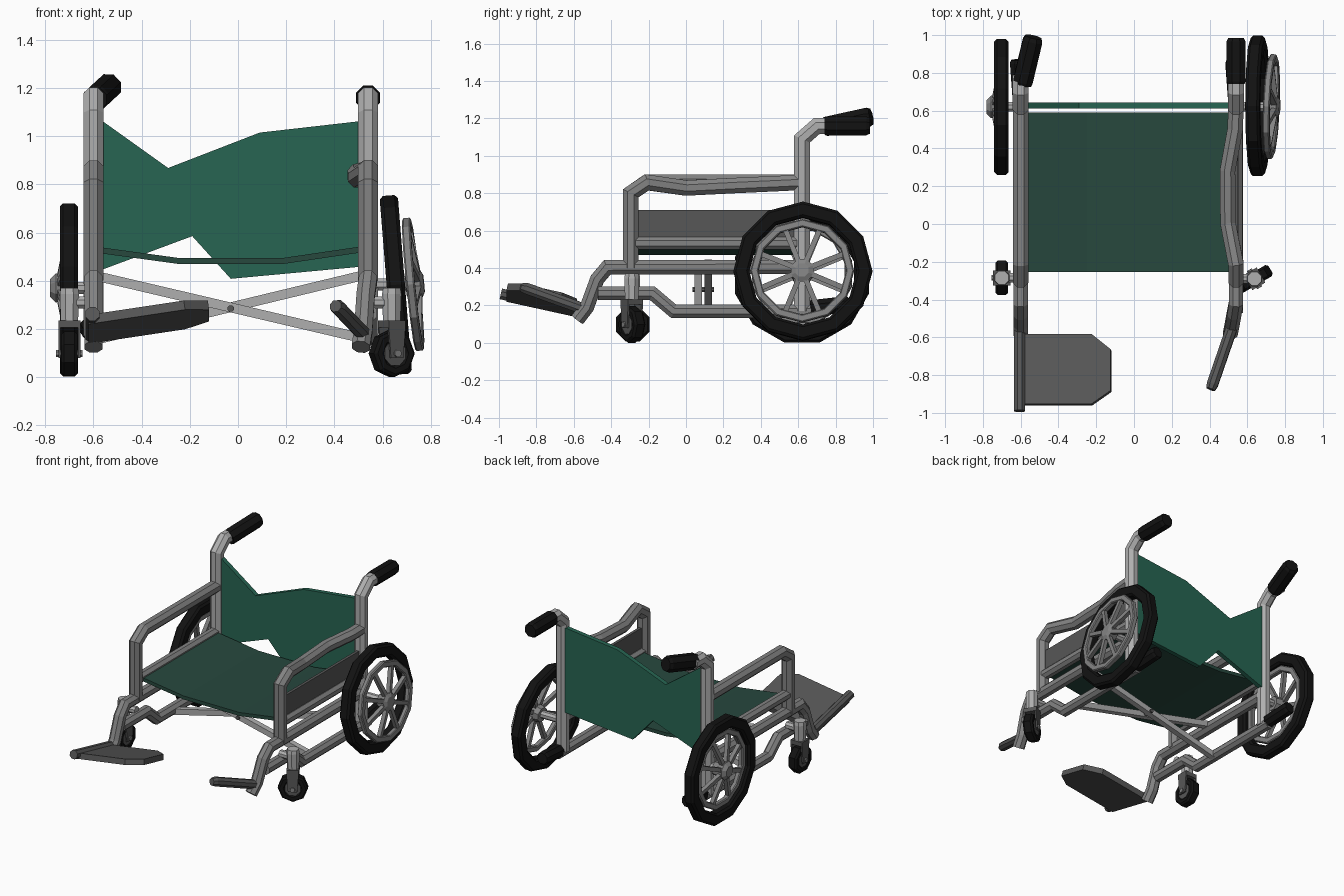
import bpy, bmesh, math
from mathutils import Vector, Matrix, Euler

if "Cube" in bpy.data.objects:
    bpy.data.objects.remove(bpy.data.objects["Cube"])


def material(name, r, g, b):
    m = bpy.data.materials.new(name)
    m.diffuse_color = (r, g, b, 1)
    m.use_nodes = True
    m.node_tree.nodes["Principled BSDF"].inputs["Base Color"].default_value = m.diffuse_color
    return m


FRAME = material("frame grey", 0.23, 0.23, 0.23)
METAL = material("light metal", 0.43, 0.43, 0.43)
BLACK = material("black rubber", 0.006, 0.006, 0.006)
DARK = material("dark grey", 0.095, 0.095, 0.095)
BACK = material("back green", 0.02, 0.13, 0.085)
SEAT = material("seat green", 0.02, 0.065, 0.048)


def finish(name, bm, mat):
    bmesh.ops.recalc_face_normals(bm, faces=bm.faces)
    me = bpy.data.meshes.new(name)
    bm.to_mesh(me)
    bm.free()
    me.materials.append(mat)
    ob = bpy.data.objects.new(name, me)
    bpy.context.collection.objects.link(ob)
    return ob


def bridge(bm, rings, closed=False):
    n = len(rings[0])
    for k in range(len(rings) if closed else len(rings) - 1):
        a, b = rings[k], rings[(k + 1) % len(rings)]
        for i in range(n):
            j = (i + 1) % n
            bm.faces.new((a[i], a[j], b[j], b[i]))
    if not closed:
        bm.faces.new(rings[0])
        bm.faces.new(rings[-1])


def tube(name, pts, half, mat, ref=(1, 0, 0), sides=8, scales=None):
    """Mitred tube along a path; half is the half width across flats."""
    pts, ref = [Vector(p) for p in pts], Vector(ref)
    r = half / math.cos(math.pi / sides)
    bm, rings = bmesh.new(), []
    for i, p in enumerate(pts):
        d0 = (p - pts[i - 1]).normalized() if i else (pts[1] - p).normalized()
        d1 = (pts[i + 1] - p).normalized() if i < len(pts) - 1 else d0
        t = (d0 + d1).normalized()
        u = (ref - t * ref.dot(t)).normalized()
        v = t.cross(u) / max(t.dot(d0), 0.5)
        q = r * (scales[i] if scales else 1)
        ring = []
        for k in range(sides):
            a = (k + 0.5) * 2 * math.pi / sides
            ring.append(bm.verts.new(p + u * q * math.cos(a) + v * q * math.sin(a)))
        rings.append(ring)
    bridge(bm, rings)
    return finish(name, bm, mat)


def lathe(name, profile, n, mat, matrix, phase=0.0):
    """Ring about the local x axis from (radius, x) points."""
    bm, rings = bmesh.new(), []
    for k in range(n):
        a = phase + 2 * math.pi * k / n
        rings.append([bm.verts.new(matrix @ Vector((x, r * math.sin(a), r * math.cos(a))))
                      for r, x in profile])
    bridge(bm, rings, closed=True)
    return finish(name, bm, mat)


def prism(name, pts, offset, mat):
    bm = bmesh.new()
    a = [bm.verts.new(p) for p in pts]
    b = [bm.verts.new(Vector(p) + Vector(offset)) for p in pts]
    bridge(bm, [a, b])
    return finish(name, bm, mat)


def ring_profile(r0, r1, w, c):
    return [(r0, -w + c), (r0, w - c), (r0 + c, w), (r1 - c, w),
            (r1, w - c), (r1, c - w), (r1 - c, -w), (r0 + c, -w)]


def grip(name, a, b, half):
    a, b = Vector(a), Vector(b)
    tube(name, [a, a.lerp(b, 0.06), a.lerp(b, 0.92), b], half, BLACK, scales=[0.9, 1, 1, 0.82])


# side frames; the right one is bent
for side, x, k in (("left", -0.6, 0), ("right", 0.54, 1)):
    s = 1 if k else -1
    tube(side + "_rear_post", [(x, 0.62, 0.17), (x, 0.62, 1.09), (x, 0.70, 1.16),
                               (x, 0.79, 1.16)], 0.042, METAL)
    arm = [(x, -0.295, 0.40), (x, -0.295, 0.80), (x, -0.21, 0.858)]
    if k:
        arm += [(0.498, 0.0, 0.828), (0.495, 0.28, 0.842), (0.535, 0.50, 0.852)]
    tube(side + "_armrest", arm + [(x, 0.62, 0.858)], 0.041, FRAME)
    tube(side + "_seat_rail", [(x, -0.28, 0.533), (x, 0.61, 0.533)], 0.034, FRAME)
    tube(side + "_main_rail", [(x, 0.62, 0.405), (x, -0.42, 0.405), (x - 0.01 * k, -0.475, 0.34),
                               (x - 0.02 * k, -0.53, 0.19), (x - 0.03 * k, -0.58, 0.125)],
         0.038, FRAME)
    tube(side + "_lower_rail", [(x, -0.47, 0.265), (x, -0.18, 0.265), (x, -0.065, 0.168),
                                (x, 0.68, 0.168)], 0.036, FRAME)
    grip(side + "_rear_foot_grip", (x, 0.665, 0.185), (x - 0.015, 0.87, 0.208), 0.043)
grip("left_handle_grip", (-0.592, 0.74, 1.155), (-0.532, 0.99, 1.21), 0.052)
grip("right_handle_grip", (0.54, 0.74, 1.16), (0.54, 0.985, 1.16), 0.05)

# sling seat, torn backrest, single side panel
seat = [(-0.58, 0.54), (-0.25, 0.495), (0.19, 0.495), (0.53, 0.545)]
seat += [(px, pz - 0.025) for px, pz in reversed(seat)]
prism("seat", [(px, -0.255, pz) for px, pz in seat], (0, 0.845, 0), SEAT)
back = [(-0.58, 1.075), (-0.29, 0.868), (0.09, 1.015), (0.53, 1.065),
        (0.53, 0.46), (-0.03, 0.408), (-0.19, 0.585), (-0.58, 0.44)]
prism("backrest", [(px, 0.612, pz) for px, pz in back], (0, 0.032, 0), BACK)
prism("side_panel", [(0.53, -0.27, 0.55), (0.53, 0.60, 0.55), (0.53, 0.60, 0.71),
                     (0.53, -0.27, 0.71)], (0.02, 0, 0), DARK)

# folding cross braces and pivot
tube("cross_brace_front", [(-0.59, 0.065, 0.42), (0.53, 0.065, 0.158)], 0.02, METAL, (0, 1, 0), 4)
tube("cross_brace_rear", [(-0.59, 0.12, 0.155), (0.53, 0.12, 0.425)], 0.02, METAL, (0, 1, 0), 4)
tube("brace_pivot", [(-0.03, 0.035, 0.285), (-0.03, 0.15, 0.285)], 0.013, DARK)

# footrests
def foot_z(px, py):
    return 0.225 + 0.15 * (px + 0.6) - 0.22 * (py + 0.97)

plate = [(-0.62, -0.59), (-0.22, -0.59), (-0.12, -0.67), (-0.12, -0.89), (-0.22, -0.96), (-0.62, -0.96)]
prism("left_footplate", [(px, py, foot_z(px, py)) for px, py in plate], (-0.005, 0.008, 0.038), DARK)
tube("left_footplate_hinge", [(-0.605, -0.99, 0.262), (-0.605, -0.56, 0.165)], 0.029, DARK)
tube("right_footplate", [(0.405, -0.875, 0.295), (0.415, -0.85, 0.29), (0.525, -0.53, 0.175)],
     0.03, DARK, scales=[0.8, 1, 1])

# large wheels: tyre, rim, spokes, hub
def wheel(side, s, tyre_m, rim_m, phase, bulge):
    lathe(side + "_tyre", ring_profile(0.287, 0.372, 0.038, 0.014), 12, BLACK, tyre_m, phase)
    lathe(side + "_rim", ring_profile(0.235, 0.277, 0.018, 0.006), 12, FRAME, rim_m, phase)
    for i in range(8):
        a = math.pi / 8 + i * math.pi / 4
        d = Vector((0, math.sin(a), math.cos(a)))
        tube("%s_spoke_%d" % (side, i + 1),
             [rim_m @ (d * 0.03 + Vector((s * bulge * 0.5, 0, 0))), rim_m @ (d * 0.245)],
             0.014, FRAME, (1, 0, 0), 4)
    hub = [(-0.03, 1), (bulge * 0.6, 1), (bulge * 0.6, 0.8), (bulge, 0.6)]
    tube(side + "_hub", [rim_m @ Vector((s * h, 0, 0)) for h, _ in
                         ((-0.03, 1), (bulge * 0.7, 1), (bulge, 1))],
         0.06, FRAME, (0, 1, 0), 8, [0.8, 1, 0.6])


def place(x, y, z, ry=0.0, rz=0.0):
    return Matrix.Translation((x, y, z)) @ Euler((0, ry, rz)).to_matrix().to_4x4()


wheel("left", -1, place(-0.702, 0.62, 0.362), place(-0.702, 0.62, 0.37), math.radians(15), 0.078)
wheel("right", 1, place(0.655, 0.625, 0.383, -0.08), place(0.727, 0.622, 0.385, -0.1, -0.04), 0, 0.045)
tube("left_axle", [(-0.60, 0.62, 0.37), (-0.70, 0.62, 0.37)], 0.025, METAL, (0, 1, 0))
tube("right_axle", [(0.54, 0.62, 0.385), (0.72, 0.622, 0.385)], 0.025, METAL, (0, 1, 0))

# casters; the right one is swivelled
def caster(side, x, y, yaw, inner):
    m = place(x, y, 0, 0, yaw)
    tube(side + "_caster_bracket", [(inner, y, 0.31), (x, y, 0.31)], 0.025, METAL, (0, 1, 0))
    tube(side + "_caster_stem", [(x, y, 0.225), (x, y, 0.345), (x, y, 0.37)], 0.04, METAL,
         scales=[0.9, 1, 0.9])
    prism(side + "_fork_crown", [m @ Vector(p) for p in
          ((-0.046, -0.04, 0.205), (0.046, -0.04, 0.205), (0.046, 0.04, 0.205), (-0.046, 0.04, 0.205))],
          (0, 0, 0.03), DARK)
    for i, px in enumerate((-0.046, 0.036)):
        arm = [m @ Vector((px, py, pz)) for py, pz in
               ((-0.03, 0.08), (0.03, 0.08), (0.04, 0.21), (-0.04, 0.21))]
        prism("%s_fork_arm_%d" % (side, i + 1), arm, m.to_3x3() @ Vector((0.01, 0, 0)), DARK)
    lathe(side + "_caster_tyre", ring_profile(0.05, 0.098, 0.034, 0.012), 8, BLACK,
          m @ Matrix.Translation((0, 0, 0.098)), math.pi / 8 if side == "left" else 0)
    tube(side + "_caster_hub", [m @ Vector((-0.03, 0, 0.098)), m @ Vector((0.03, 0, 0.098))],
         0.05, DARK, (0, 0, 1))
    tube(side + "_caster_axle", [m @ Vector((-0.055, 0, 0.098)), m @ Vector((0.055, 0, 0.098))],
         0.015, FRAME, (0, 0, 1))


caster("left", -0.70, -0.285, 0, -0.6)
caster("right", 0.638, -0.29, math.radians(-60), 0.54)
